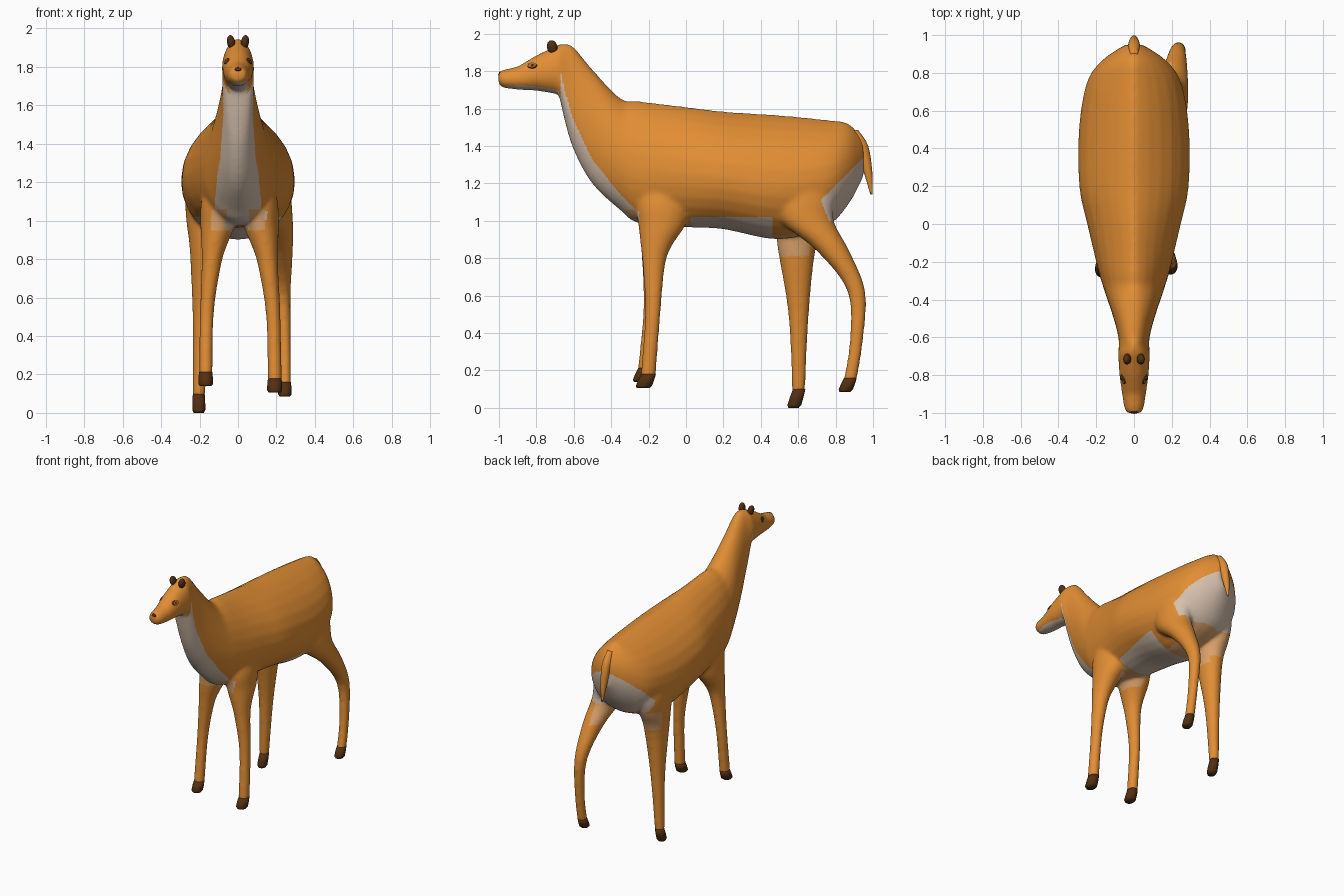
import bpy, bmesh, math
from mathutils import Vector

if "Cube" in bpy.data.objects:
    bpy.data.objects.remove(bpy.data.objects["Cube"])


def material(name, rgb):
    m = bpy.data.materials.new(name)
    m.diffuse_color = (*rgb, 1)
    m.use_nodes = True
    m.node_tree.nodes["Principled BSDF"].inputs["Base Color"].default_value = m.diffuse_color
    return m


ORANGE = material("orange coat", (0.76, 0.27, 0.034))
CREAM = material("cream underside", (0.67, 0.53, 0.42))
TAN = material("light tan blend", (0.72, 0.37, 0.15))
DARK = material("dark brown horn", (0.085, 0.029, 0.006))
IRIS = material("brown iris", (0.36, 0.14, 0.03))
N = 28


def loft(bm, rings):
    """Skin closed rings of points and cap both ends."""
    vs = [[bm.verts.new(p) for p in r] for r in rings]
    for a, b in zip(vs, vs[1:]):
        for i in range(N):
            j = (i + 1) % N
            bm.faces.new((a[i], a[j], b[j], b[i]))
    bm.faces.new(vs[0])
    bm.faces.new(vs[-1])


def curve(keys, steps=4):
    """Smooth (Catmull-Rom) run of slices through a few key slices."""
    k = [Vector(v) for v in keys]
    out = []
    for i in range(len(k) - 1):
        a, b, c, d = k[max(i - 1, 0)], k[i], k[i + 1], k[min(i + 2, len(k) - 1)]
        for s in range(steps):
            t = s / steps
            out.append(b + (c - a) * (t / 2) + (a * 2 - b * 5 + c * 4 - d) * (t * t / 2)
                       + (b * 3 - a - c * 3 + d) * (t ** 3 / 2))
    return out + [k[-1]]


def body_ring(y, top, bot, w):
    """Vertical slice, widest below the middle; the trunk narrows to a ridge."""
    mid = bot + (top - bot) * 0.44
    ridge = 1 + 0.55 * min(1, max(0, (y + 0.5) / 0.4))
    pts = []
    for i in range(N):
        t = 2 * math.pi * i / N
        c, s = math.cos(t), math.sin(t)
        if c > 0:
            s = math.copysign(abs(s) ** ridge, s)
        pts.append((w * s, y, mid + c * (top - mid if c > 0 else mid - bot)))
    return pts


def flat_ring(x, y, z, r, grow=1.0):
    """Horizontal oval slice; thick slices are flattened sideways."""
    rx = r * (1 - 2.2 * r) * grow
    return [(x + rx * math.cos(2 * math.pi * i / N),
             y + r * grow * math.sin(2 * math.pi * i / N), z) for i in range(N)]


def finish(bm, name, mat):
    bmesh.ops.recalc_face_normals(bm, faces=bm.faces[:])
    me = bpy.data.meshes.new(name)
    bm.to_mesh(me)
    bm.free()
    ob = bpy.data.objects.new(name, me)
    bpy.context.collection.objects.link(ob)
    me.materials.append(mat)
    me.shade_smooth()
    return ob


# Slices from nose to rump: y, top, bottom, half width
BODY = [
    (-1.003, 1.797, 1.73, 0.036), (-0.98, 1.807, 1.71, 0.052), (-0.9, 1.825, 1.7, 0.064),
    (-0.8, 1.885, 1.695, 0.078), (-0.68, 1.945, 1.675, 0.084), (-0.65, 1.947, 1.54, 0.082),
    (-0.6, 1.93, 1.375, 0.083), (-0.5, 1.81, 1.195, 0.108), (-0.35, 1.655, 1.055, 0.158),
    (-0.25, 1.64, 0.985, 0.188), (0, 1.61, 0.965, 0.248), (0.2, 1.585, 0.955, 0.29),
    (0.5, 1.565, 0.9, 0.292), (0.75, 1.54, 0.97, 0.25), (0.87, 1.52, 1.09, 0.165),
    (0.95, 1.43, 1.24, 0.045),
]
# Leg slices: x, y, z, radius. The left front leg is a mirrored, lifted copy.
FRONT = [(0.08, -0.12, 1.28, 0.1), (0.11, -0.125, 1.1, 0.14), (0.12, -0.128, 0.98, 0.127),
         (0.14, -0.158, 0.87, 0.085), (0.157, -0.172, 0.76, 0.06),
         (0.184, -0.178, 0.5, 0.042), (0.191, -0.203, 0.16, 0.041)]
HIP = [(0.13, 0.6, 1.36, 0.13), (0.165, 0.62, 1.15, 0.17)]
LEGS = {
    "front_right": FRONT,
    "front_left": [(-0.88 * x, y - 0.02 * (1 - z), z + 0.04 * max(0, 1 - z), r * 0.97)
                   for x, y, z, r in FRONT],
    "hind_left": [(-x, y, z, r) for x, y, z, r in HIP] + [
        (-0.172, 0.615, 1, 0.14), (-0.172, 0.592, 0.85, 0.102),
        (-0.188, 0.602, 0.5, 0.055), (-0.204, 0.602, 0.08, 0.035)],
    "hind_right": HIP + [
        (0.187, 0.645, 1, 0.145), (0.215, 0.785, 0.84, 0.088), (0.232, 0.912, 0.62, 0.048),
        (0.243, 0.91, 0.35, 0.036), (0.244, 0.876, 0.14, 0.036)],
}

# Body, neck, head and legs fused into one smooth skin
bm = bmesh.new()
loft(bm, [body_ring(*s) for s in BODY[:5] + curve(BODY[5:])])
for keys in LEGS.values():
    loft(bm, [flat_ring(*s) for s in curve(keys)])
body = finish(bm, "body", ORANGE)
rm = body.modifiers.new("fuse", 'REMESH')
rm.mode = 'VOXEL'
rm.voxel_size = 0.009
sm = body.modifiers.new("soften", 'SMOOTH')
sm.factor = 0.5
sm.iterations = 24
deps = bpy.context.evaluated_depsgraph_get()
skin = bpy.data.meshes.new_from_object(body.evaluated_get(deps))
body.modifiers.clear()
body.data = skin
skin.materials.clear()
for m in (ORANGE, CREAM, TAN):
    skin.materials.append(m)
skin.shade_smooth()


def underside(y):
    """Height of the body's lower outline at y."""
    for a, b in zip(BODY, BODY[1:]):
        if a[0] <= y <= b[0]:
            return a[2] + (b[2] - a[2]) * (y - a[0]) / (b[0] - a[0])
    return 0


def coat(c, n):
    """0 orange, 1 cream, 2 tan blend."""
    x, y, z = abs(c.x), c.y, c.z
    inner = c.x * n.x < 0 or x < 0.1
    if y < -0.67:                                   # jaw
        return int(z < min(underside(y), 1.7) + 0.022 and n.z < 0.1)
    if y < -0.2 and n.y < 0.3:                      # throat and chest
        if 0.95 < z < 1.06 and x < 0.14:
            return 2 if x > 0.06 else 1
        h = 0.06 + 0.1 * min(1, max(0, (-0.27 - y) / 0.33))
        return int(y < -0.25 and z > 1.0 and z < underside(y) + h)
    if -0.25 < y < 0.03 and 0.92 < z < 1.06 and x < 0.1 and n.z < -0.3:
        return 2                                    # between the front legs
    if 0.02 < y < 0.46 and 0.86 < z < 1.02:         # belly
        return 1
    if 0.44 < y < 0.66 and 0.81 < z < 0.98 and inner:
        return 2
    if 1.0 < z < 1.34 and y > 0.72 + max(z - 1.11, (1.11 - z) * 0.4):
        return 1                                    # rump
    if 0.86 < z <= 1.01 and y > 0.64 and n.y > 0.25 and (c.x < 0 or x < 0.2):
        return 2
    return 0


for p in skin.polygons:
    p.material_index = coat(p.center, p.normal)

# Hooves: short blocks leaning forward under each leg
for name, keys in LEGS.items():
    x, y, z, r = keys[-1]
    z += 0.02
    drop = 0.1 if name == "hind_left" else 0.075
    bm = bmesh.new()
    loft(bm, [flat_ring(x, y - 0.03 * t + 0.003, z - drop * t, r, g)
              for t, g in ((0, 0.95), (0.45, 1.04), (0.85, 1.05), (1, 0.8))])
    finish(bm, name + "_hoof", DARK)

# Tail
bm = bmesh.new()
loft(bm, [flat_ring(0, *s) for s in curve(
    [(0.9, 1.485, 0.02), (0.94, 1.4, 0.034), (0.973, 1.26, 0.023), (0.992, 1.14, 0.006)])])
finish(bm, "tail", ORANGE)

# Ears
for side in (-1, 1):
    bm = bmesh.new()
    bmesh.ops.create_uvsphere(bm, u_segments=16, v_segments=10, radius=1)
    ear = finish(bm, "ear", DARK)
    ear.scale = (0.021, 0.028, 0.038)
    ear.location = (side * 0.036, -0.715, 1.928)
    ear.rotation_euler = (0.25, side * 0.15, 0)


def plate(name, mat, origin, direction, sx, sy, lift):
    """Thin oval laid on the skin where a ray from origin meets it."""
    bpy.context.view_layer.update()
    hit, loc, nor, _ = body.ray_cast(Vector(origin), Vector(direction))
    bm = bmesh.new()
    bmesh.ops.create_cone(bm, cap_ends=True, segments=20, radius1=1, radius2=0.85, depth=0.009)
    ob = finish(bm, name, mat)
    ob.data.shade_flat()
    ob.scale = (sx, sy, 1)
    ob.rotation_mode = 'QUATERNION'
    ob.rotation_quaternion = nor.to_track_quat('Z', 'Y')
    ob.location = loc + nor * lift


# Eyes and nose
for side in (-1, 1):
    start, aim = (side * 0.5, -0.822, 1.83), (-side, 0, 0)
    plate("eye_rim", DARK, start, aim, 0.03, 0.019, -0.002)
    plate("eye_iris", IRIS, start, aim, 0.026, 0.016, -0.001)
    plate("eye_pupil", DARK, start, aim, 0.008, 0.008, 0)
plate("nose", DARK, (0, -1.5, 1.788), (0, 1, 0), 0.019, 0.012, -0.002)
